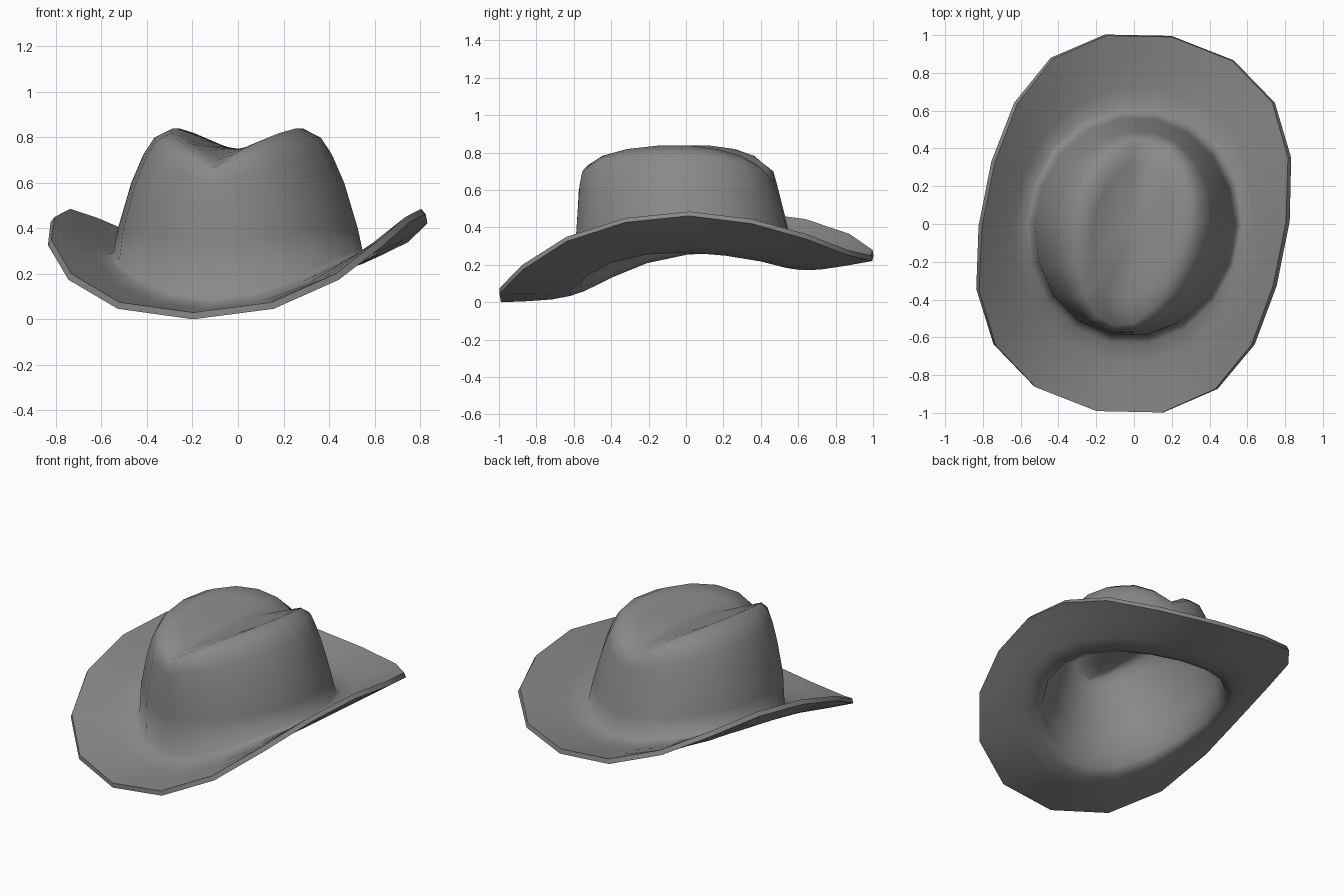
import bpy, bmesh
from math import sin, cos, radians

cube = bpy.data.objects.get("Cube")
if cube:
    bpy.data.objects.remove(cube, do_unlink=True)

SIDES = 18
HALF = SIDES // 2
TURN = radians(-11.3)      # the hat sits slightly turned

# Half outlines, from the back centre round to the front centre
BRIM_X = [0, .34, .592, .73, .786, .786, .735, .592, .342, 0]
BRIM_Z = [.25, .28, .365, .445, .485, .45, .35, .2, .075, .03]
BASE_Z = [.20, .21, .24, .265, .28, .27, .23, .16, .095, .07]

# Crown rings: half width, front depth, back depth, side height, end height
WALL = [(.525, .60, .565, .40, .33),
        (.465, .59, .52, .60, .50),
        (.41, .585, .495, .725, .59),
        (.36, .575, .48, .80, .64)]
RIDGE = (.28, .55, .44, .84, .665)
CREASE = .75


def mirrored(half, i):
    return half[min(i, SIDES - i)]


def angle(i):
    return radians(i * 360 / SIDES)


def ellipse(i, width, front, back):
    c = cos(angle(i))
    return width * sin(angle(i)), c * (back if c > 0 else front)


def brim_edge(i):
    side = 1 if i <= HALF else -1
    return side * mirrored(BRIM_X, i), 1.01 * cos(angle(i)), mirrored(BRIM_Z, i)


def brim_base(i):
    return *ellipse(i, .545, .60, .59), mirrored(BASE_Z, i)


def brim_ring(t, sag):
    ring = []
    for i in range(SIDES):
        a, b = brim_base(i), brim_edge(i)
        x, y, z = (p + (q - p) * t for p, q in zip(a, b))
        ring.append((x, y, z - sag))
    return ring


def crown_ring(width, front, back, side_z, end_z):
    return [(*ellipse(i, width, front, back),
             end_z + (side_z - end_z) * abs(sin(angle(i))) ** .9)
            for i in range(SIDES)]


def cap_ring(t):
    # Valley along the middle of the crown, rising to the side ridges
    width, front, back, side_z, end_z = RIDGE
    drop = CREASE - end_z
    ring = []
    for i, (x, y, z) in enumerate(crown_ring(*RIDGE)):
        c = cos(angle(i))
        rise = z - (CREASE - drop * c * c)
        ring.append((x * t, y * t, CREASE - drop * (t * c) ** 2 + t * t * rise))
    return ring


# One continuous shell: brim, crown wall, ridge and creased cap
rings = [brim_ring(1, 0), brim_ring(.66, .008), brim_ring(.33, .012),
         brim_ring(.1, .004), brim_ring(0, -.025)]
rings += [crown_ring(*w) for w in WALL]
rings += [cap_ring(t) for t in (1, .75, .5, .25)]

bm = bmesh.new()
loops = [[bm.verts.new(p) for p in ring] for ring in rings]
for low, high in zip(loops, loops[1:]):
    for i in range(SIDES):
        j = (i + 1) % SIDES
        bm.faces.new((low[i], high[i], high[j], low[j]))
centre = bm.verts.new((0, 0, CREASE))
for i in range(SIDES):
    bm.faces.new((loops[-1][i], centre, loops[-1][(i + 1) % SIDES]))
bmesh.ops.recalc_face_normals(bm, faces=bm.faces)
bm.normal_update()
if centre.normal.z < 0:
    bmesh.ops.reverse_faces(bm, faces=bm.faces)
mesh = bpy.data.meshes.new("hat")
bm.to_mesh(mesh)
bm.free()

# Grey felt
felt = bpy.data.materials.new("grey_felt")
felt.use_nodes = True
grey = (.25, .25, .25, 1)
felt.diffuse_color = grey
felt.node_tree.nodes["Principled BSDF"].inputs["Base Color"].default_value = grey
mesh.materials.append(felt)

hat = bpy.data.objects.new("hat", mesh)
bpy.context.collection.objects.link(hat)
hat.rotation_euler.z = TURN

# Felt thickness, then smooth shading with a sharp rim
bpy.ops.object.select_all(action='DESELECT')
hat.select_set(True)
bpy.context.view_layer.objects.active = hat
shell = hat.modifiers.new("thickness", 'SOLIDIFY')
shell.thickness = .03
shell.offset = -1
bpy.ops.object.modifier_apply(modifier=shell.name)
bpy.ops.object.shade_smooth_by_angle(angle=radians(60))
